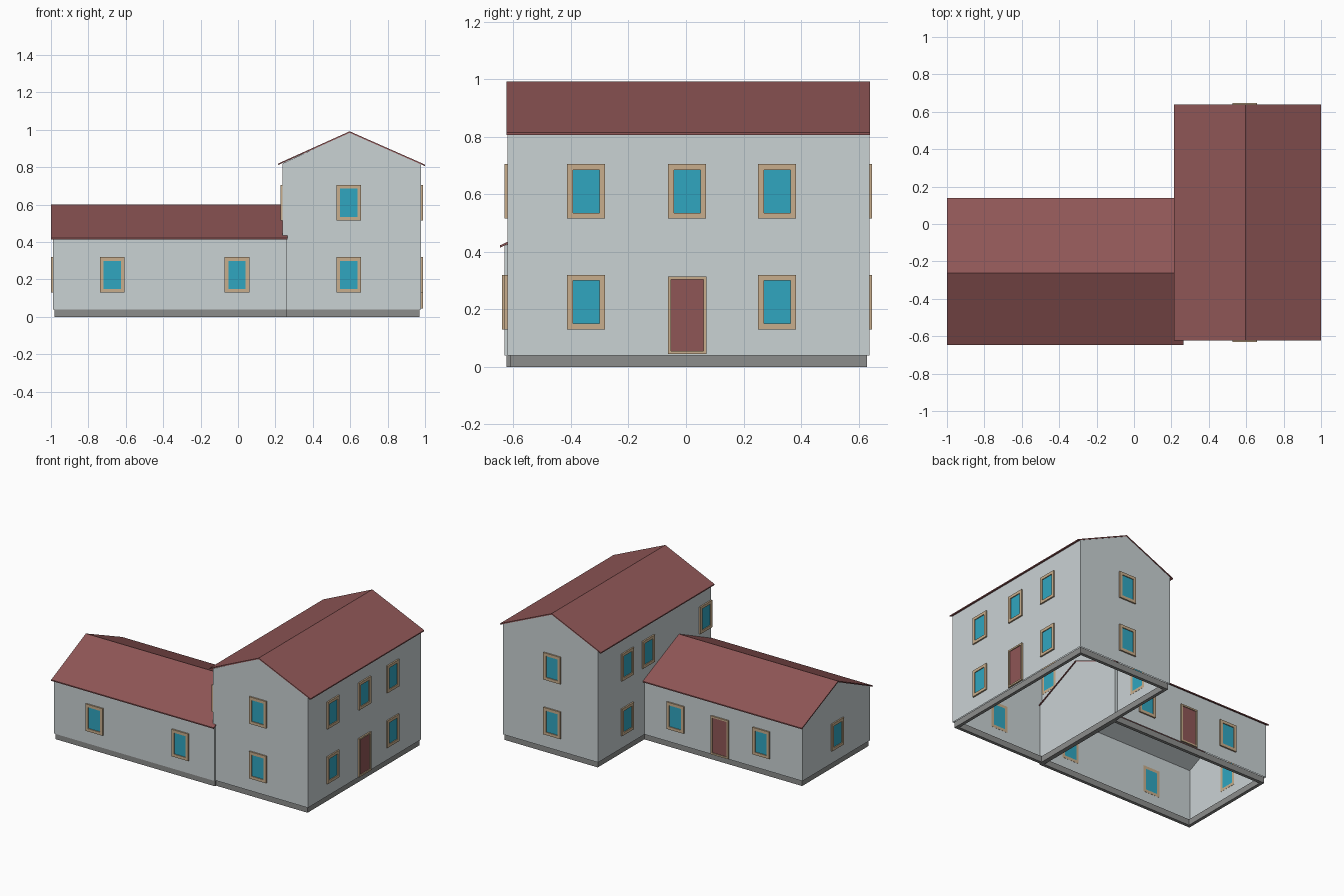
import bpy, bmesh, math
from mathutils import Matrix, Vector

if "Cube" in bpy.data.objects:
    bpy.data.objects.remove(bpy.data.objects["Cube"])


def material(name, rgb):
    m = bpy.data.materials.new(name)
    lin = [(c / 255 / 12.92) if c < 10 else ((c / 255 + 0.055) / 1.055) ** 2.4 for c in rgb]
    m.diffuse_color = (*lin, 1)
    m.use_nodes = True
    m.node_tree.nodes["Principled BSDF"].inputs["Base Color"].default_value = m.diffuse_color
    return m


WALL = material("pale grey plaster", (202, 210, 212))
ROOF = material("red roof tile", (143, 86, 86))
STONE = material("grey stone", (140, 141, 140))
TRIM = material("tan trim", (200, 174, 140))
GLASS = material("blue glass", (48, 166, 192))


def make(name, bm, mat):
    bmesh.ops.recalc_face_normals(bm, faces=bm.faces[:])
    mesh = bpy.data.meshes.new(name)
    bm.to_mesh(mesh)
    bm.free()
    mesh.materials.append(mat)
    ob = bpy.data.objects.new(name, mesh)
    bpy.context.collection.objects.link(ob)
    return ob


def extrude(name, profile, start, end, axis, mat, open_bottom=False):
    """Extrude a (horizontal, z) profile along x or y; optionally drop the floor."""
    place = (lambda a, z, t: (a, t, z)) if axis == "y" else (lambda a, z, t: (t, a, z))
    bm = bmesh.new()
    f = bm.faces.new([bm.verts.new(place(a, z, start)) for a, z in profile])
    new = bmesh.ops.extrude_face_region(bm, geom=[f], use_keep_orig=True)["geom"]
    shift = Vector(place(0, 0, end - start))
    bmesh.ops.translate(bm, vec=shift, verts=[v for v in new if isinstance(v, bmesh.types.BMVert)])
    bmesh.ops.recalc_face_normals(bm, faces=bm.faces[:])
    if open_bottom:
        low = min(z for _, z in profile)
        floor = [f for f in bm.faces if all(abs(v.co.z - low) < 1e-4 for v in f.verts)]
        bmesh.ops.delete(bm, geom=floor, context="FACES_ONLY")
    return make(name, bm, mat)


def roof(name, eave_a, ridge, eave_b, start, end, axis, t=0.008):
    top = [eave_a, ridge, eave_b]
    extrude(name, top + [(a, z - t) for a, z in reversed(top)], start, end, axis, ROOF)


def box(bm, x0, x1, y0, y1, z0, z1):
    m = Matrix.Translation(((x0 + x1) / 2, (y0 + y1) / 2, (z0 + z1) / 2))
    bmesh.ops.create_cube(bm, size=1, matrix=m @ Matrix.Diagonal((x1 - x0, y1 - y0, z1 - z0, 1)))


def plinth(name, x0, x1, y0, y1, t=0.022, h=0.042):
    bm = bmesh.new()
    box(bm, x0, x1, y0, y0 + t, 0, h)
    box(bm, x0, x1, y1 - t, y1, 0, h)
    box(bm, x0, x0 + t, y0 + t, y1 - t, 0, h)
    box(bm, x1 - t, x1, y0 + t, y1 - t, 0, h)
    make(name, bm, STONE)


def opening(name, x, y, z, angle, door=False):
    """Framed window or door; z is its bottom and angle turns it from the front."""
    w, h, b, out = (0.067, 0.27, 0.011, 0.01) if door else (0.066, 0.19, 0.02, 0.01)
    place = Matrix.Translation((x, y, z)) @ Matrix.Rotation(math.radians(angle), 4, "Z")
    frame = bmesh.new()
    for s in (-1, 1):
        a, c = sorted((s * w, s * (w - b)))
        box(frame, a, c, -out, 0.001, 0, h)
    for z0 in (0, h - b):
        box(frame, -w + b, w - b, -out, 0.001, z0, z0 + b)
    make(name + "_frame", frame, TRIM).matrix_world = place
    pane = bmesh.new()
    box(pane, -w + b, w - b, -0.004, 0.001, b, h - b)
    make(name + ("_panel" if door else "_glass"), pane, ROOF if door else GLASS).matrix_world = place


# Wall planes
MX0, MX1, MY0, MY1 = 0.238, 0.978, -0.62, 0.637
WX0, WX1, WY0, WY1 = -0.99, 0.258, -0.63, 0.12

# Main two-storey block
extrude("main_walls", [(MX0, 0.04), (MX1, 0.04), (MX1, 0.816), (0.597, 0.986), (MX0, 0.82)],
        MY0, MY1, "y", WALL, True)
roof("main_roof", (0.215, 0.82), (0.597, 0.992), (1.0, 0.814), MY0 - 0.003, MY1 + 0.003, "y")
plinth("main_plinth", MX0 + 0.008, MX1 - 0.008, MY0 + 0.008, MY1 - 0.008)

# Low side wing
extrude("wing_walls", [(WY0, 0.04), (WY1, 0.04), (WY1, 0.423), (-0.262, 0.594), (WY0, 0.421)],
        WX0, WX1, "x", WALL, True)
roof("wing_roof", (-0.647, 0.422), (-0.262, 0.60), (0.14, 0.422), -1.0, 0.264, "x")
plinth("wing_plinth", WX0 + 0.008, WX1, WY0 + 0.006, WY1 - 0.008)

LOW, HIGH = 0.13, 0.515
# Main block windows: front and back gables
for z, level in ((LOW, "lower"), (HIGH, "upper")):
    opening(f"front_{level}_window", 0.592, MY0, z, 0)
    opening(f"back_{level}_window", 0.592, MY1, z, 180)
    for y in (-0.347, 0.317):
        opening(f"right_{level}_window", MX1, y, z, 90)
opening("right_middle_window", MX1, 0.004, HIGH, 90)
opening("main_door", MX1, 0.004, 0.044, 90, True)

# Main block windows on the wing side
for y in (0.317, 0.085, -0.553):
    opening("left_upper_window", MX0, y, HIGH, -90)
opening("left_lower_window", MX0, 0.317, LOW, -90)

# Wing windows and door
for x in (-0.672, -0.005):
    opening("wing_front_window", x, WY0, LOW, 0)
    opening("wing_back_window", x, WY1, LOW, 180)
opening("wing_door", -0.35, WY1, 0.044, 180, True)
opening("wing_end_window", WX0, -0.262, LOW, -90)
